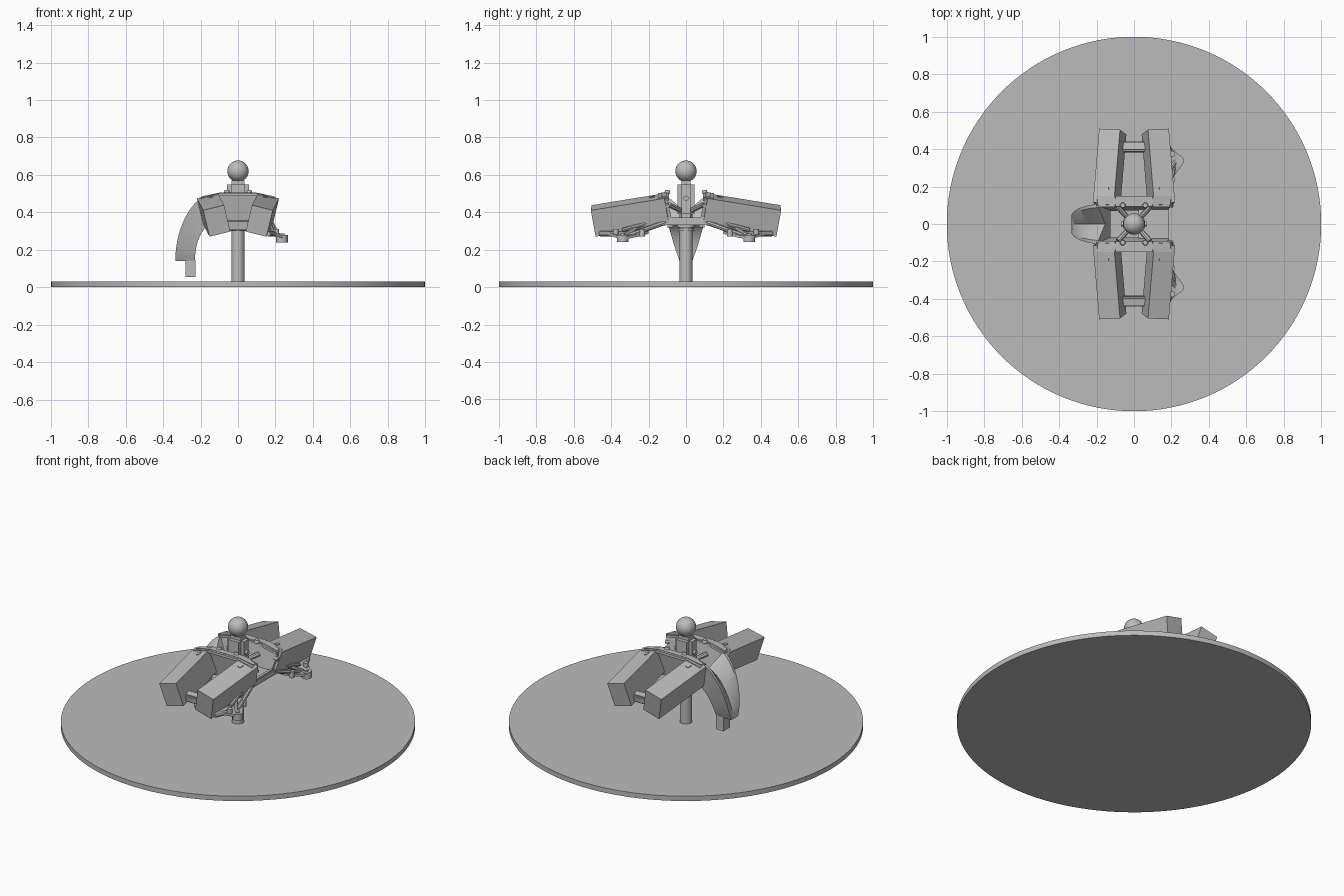
import bpy, bmesh, math
from mathutils import Matrix, Vector, Euler

cube = bpy.data.objects.get("Cube")
if cube:
    bpy.data.objects.remove(cube, do_unlink=True)

grey = bpy.data.materials.new("plain grey")
grey.use_nodes = True
COLOUR = (0.5, 0.5, 0.5, 1)
grey.diffuse_color = COLOUR
grey.node_tree.nodes["Principled BSDF"].inputs["Base Color"].default_value = COLOUR

BOTH = [("front_", 1, -1), ("back_", 1, 1)]
FOUR = [(a + b, sx, sy) for a, sy in (("front_", -1), ("back_", 1))
        for b, sx in (("right_", -1), ("left_", 1))]


def finish(name, bm, copies=(("", 1, 1),), smooth=False):
    """Make one object for each mirrored copy of the mesh."""
    for prefix, sx, sy in copies:
        part = bm.copy()
        bmesh.ops.transform(part, matrix=Matrix.Diagonal((sx, sy, 1, 1)), verts=part.verts)
        bmesh.ops.recalc_face_normals(part, faces=part.faces)
        mesh = bpy.data.meshes.new(prefix + name)
        part.to_mesh(mesh)
        part.free()
        mesh.materials.append(grey)
        ob = bpy.data.objects.new(prefix + name, mesh)
        bpy.context.collection.objects.link(ob)
        if smooth:
            bpy.ops.object.select_all(action='DESELECT')
            ob.select_set(True)
            bpy.context.view_layer.objects.active = ob
            bpy.ops.object.shade_smooth_by_angle(angle=math.radians(35))
    bm.free()


def box(name, centre, size, copies=(("", 1, 1),), turn=(0, 0, 0), bevel=0):
    bm = bmesh.new()
    bmesh.ops.create_cube(bm, size=1, matrix=Matrix.Diagonal((*size, 1)))
    if bevel:
        bmesh.ops.bevel(bm, geom=bm.edges[:], offset=bevel, segments=2, affect='EDGES')
    rot = Euler([math.radians(a) for a in turn], 'XYZ').to_matrix().to_4x4()
    bmesh.ops.transform(bm, matrix=Matrix.Translation(centre) @ rot, verts=bm.verts)
    finish(name, bm, copies)


def rod(name, a, b, r1, r2=None, copies=(("", 1, 1),), sides=24):
    a, b = Vector(a), Vector(b)
    bm = bmesh.new()
    m = Matrix.Translation((a + b) / 2) @ (b - a).to_track_quat('Z', 'Y').to_matrix().to_4x4()
    bmesh.ops.create_cone(bm, cap_ends=True, segments=sides, radius1=r1,
                          radius2=r1 if r2 is None else r2, depth=(b - a).length, matrix=m)
    finish(name, bm, copies, True)


def prism(name, points, place, offset, copies=(("", 1, 1),)):
    """Extrude a flat outline, placed in space by a function, along an offset."""
    bm = bmesh.new()
    face = bm.faces.new([bm.verts.new(place(*p)) for p in points])
    new = bmesh.ops.extrude_face_region(bm, geom=[face])["geom"]
    bmesh.ops.translate(bm, vec=offset, verts=[v for v in new if isinstance(v, bmesh.types.BMVert)])
    finish(name, bm, copies)


# Base disc, pole and its collars
rod("base_disc", (0, 0, 0), (0, 0, 0.03), 1, sides=128)
rod("pole", (0, 0, 0.03), (0, 0, 0.5), 0.035, sides=32)
for i in range(3):
    z = 0.3 + 0.02 * i
    rod("pole_collar", (0, 0, z), (0, 0, z + 0.014), 0.043 + 0.004 * i)

# Neck and ball
box("neck", (0, 0, 0.47), (0.115, 0.09, 0.2), bevel=0.022)
bm = bmesh.new()
bmesh.ops.create_uvsphere(bm, u_segments=32, v_segments=16, radius=0.057,
                          matrix=Matrix.Translation((0, 0, 0.62)))
finish("ball", bm, smooth=True)
rod("neck_pin", (-0.07, 0, 0.475), (0.07, 0, 0.475), 0.014)

# Four sloping arms with small top plates
box("arm", (0.13, 0.297, 0.386), (0.115, 0.4, 0.147), FOUR, (-9.5, 14, 2.5))
box("arm_plate", (0.144, 0.18, 0.481), (0.018, 0.03, 0.009), FOUR, (-9.5, 14, 2.5))

# Spacers joining each pair of arms near the tip
box("arm_spacer", (0, 0.412, 0.33), (0.15, 0.055, 0.05), BOTH, (-9.5, 0, 0), 0.008)

# Leaning brackets that hold the inner ends of the arms
half = [(0.205, 0.465), (0.195, 0.485), (0.1, 0.505)]
low = [(0.06, 0.34), (0.165, 0.32)]
outline = half + [(-x, z) for x, z in half[::-1] + low[::-1]] + low
prism("bracket", outline, lambda x, z: (x, 0.07 + (z - 0.33) * 0.2, z), (0, 0.03, 0), BOTH)
box("bracket_lip", (0, 0.122, 0.495), (0.2, 0.055, 0.016), BOTH)
box("bracket_ear", (0.15, 0.12, 0.482), (0.105, 0.06, 0.016), FOUR, (0, 14, 0))
rod("bracket_bolt", (0.06, 0.1, 0.5), (0.06, 0.1, 0.518), 0.017, 0.012, FOUR, 12)
rod("side_bolt", (0.18, 0.1, 0.44), (0.207, 0.1, 0.433), 0.012, copies=FOUR, sides=12)

# Diagonal braces around the neck
rod("neck_brace", (0.03, 0.03, 0.41), (0.085, 0.09, 0.44), 0.014, copies=FOUR, sides=8)

# Side deck and its struts on the left
box("deck", (0.1, 0, 0.352), (0.15, 0.2, 0.025))
box("side_beam", (0.175, 0, 0.352), (0.025, 0.22, 0.04), bevel=0.004)
rod("long_strut", (0.175, 0.1, 0.35), (0.215, 0.33, 0.268), 0.013, copies=BOTH, sides=8)
rod("upper_strut", (0.16, 0.1, 0.37), (0.185, 0.34, 0.305), 0.011, copies=BOTH, sides=8)
rod("cross_strut", (0.155, 0.24, 0.33), (0.225, 0.34, 0.27), 0.012, copies=BOTH, sides=8)
plate = [(0.16, 0.2), (0.195, 0.23), (0.26, 0.32), (0.262, 0.35), (0.205, 0.4), (0.16, 0.46)]
prism("foot_plate", plate, lambda x, y: (x, y, 0.33 - 0.3 * (x - 0.06)), (0, 0, -0.014), BOTH)
rod("foot", (0.235, 0.338, 0.24), (0.235, 0.338, 0.28), 0.031, copies=BOTH)
rod("foot_bolt", (0.235, 0.338, 0.28), (0.235, 0.338, 0.286), 0.013, copies=BOTH, sides=12)
for y in (0.235, 0.375):
    rod("strut_bolt", (0.205, y, 0.27), (0.205, y, 0.31), 0.015, copies=BOTH, sides=12)
rod("tip_strut", (0.2, 0.37, 0.285), (0.16, 0.46, 0.285), 0.014, copies=BOTH, sides=8)

# Curved leg on the right: tapered sweep with a grooved outer side
bm = bmesh.new()
STEPS = 18
rings = []
for i in range(STEPS + 1):
    a = math.pi / 2 * i / STEPS
    s, c = math.sin(a), math.cos(a)
    out = Vector((-0.19 - 0.145 * s ** 1.4, 0, 0.14 + 0.335 * c))
    inn = Vector((-0.125 - 0.105 * s, 0, 0.14 + 0.2 * c))
    w = 0.034 + 0.073 * c ** 0.8 if c > 0 else 0.034
    valley = out.lerp(inn, 0.55 * max(c, 0) ** 0.7)
    rim = Vector((0, w, 0))
    lip = Vector((0, w * 0.82, 0))
    ring = [inn + rim * 0.9, out + rim, out + lip, valley, out - lip, out - rim, inn - rim * 0.9]
    rings.append([bm.verts.new(p) for p in ring])
for r, q in zip(rings, rings[1:]):
    for j in range(len(r)):
        k = (j + 1) % len(r)
        bm.faces.new((r[j], r[k], q[k], q[j]))
bm.faces.new(rings[0])
bm.faces.new(rings[-1])
finish("curved_leg", bm, smooth=True)
box("leg_tip", (-0.254, 0, 0.1), (0.052, 0.064, 0.09))
